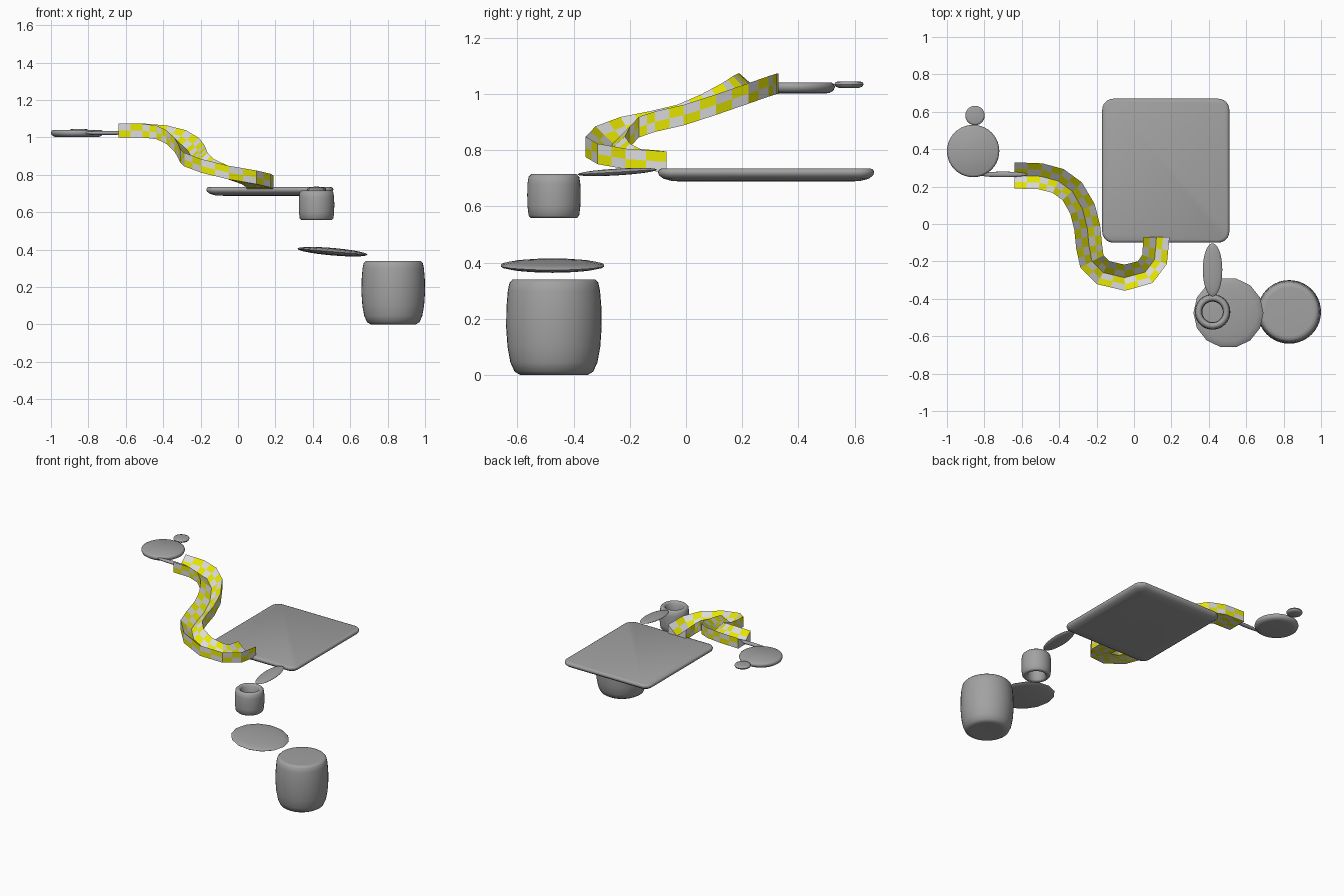
import bpy, bmesh, math
from mathutils import Vector, Matrix

if "Cube" in bpy.data.objects:
    bpy.data.objects.remove(bpy.data.objects["Cube"])


def material(name, c):
    m = bpy.data.materials.new(name)
    m.diffuse_color = (*c, 1)
    m.use_nodes = True
    m.node_tree.nodes["Principled BSDF"].inputs["Base Color"].default_value = m.diffuse_color
    return m


GREY = material("mid grey", (0.36, 0.36, 0.36))
YELLOW = material("yellow", (0.8, 0.8, 0.0))
LIGHT = material("light grey", (0.72, 0.72, 0.72))


def finish(name, bm, mats, smooth=True):
    bmesh.ops.recalc_face_normals(bm, faces=bm.faces)
    me = bpy.data.meshes.new(name)
    bm.to_mesh(me)
    bm.free()
    ob = bpy.data.objects.new(name, me)
    bpy.context.collection.objects.link(ob)
    for m in mats:
        me.materials.append(m)
    if smooth:
        bpy.context.view_layer.objects.active = ob
        ob.select_set(True)
        bpy.ops.object.shade_smooth_by_angle(angle=math.radians(50))
        ob.select_set(False)
    return ob


def loft(name, loops, matrix=None, closed=False):
    """Skin a stack of equal point loops; cap the ends or join them."""
    bm = bmesh.new()
    rings = [[bm.verts.new(p) for p in loop] for loop in loops]
    n = len(rings[0])
    for a, b in zip(rings, rings[1:] + (rings[:1] if closed else [])):
        for i in range(n):
            bm.faces.new((a[i], a[(i + 1) % n], b[(i + 1) % n], b[i]))
    if not closed:
        bm.faces.new(rings[0])
        bm.faces.new(rings[-1])
    if matrix:
        bm.transform(matrix)
    return finish(name, bm, [GREY])


def lathe(name, center, profile, n=40, scale=(1, 1), tilt=0, axis='Y', closed=False):
    loops = [[(r * scale[0] * math.cos(2 * math.pi * i / n),
               r * scale[1] * math.sin(2 * math.pi * i / n), z) for i in range(n)]
             for r, z in profile]
    return loft(name, loops, Matrix.Translation(center) @ Matrix.Rotation(tilt, 4, axis), closed)


def lens(radius, half):
    """Half-ellipse profile for a flat pebble shape."""
    return [(radius * math.cos(a), half * math.sin(a))
            for a in [math.radians(d) for d in range(-85, 86, 17)]]


# tray: rounded slab with a softly dished underside
def rounded_rect(inset, z, cx=0.17, cy=0.285, hx=0.34, hy=0.385, r=0.06):
    pts = []
    rr = max(r - inset, 0.02)
    for k, (sx, sy) in enumerate([(1, 1), (-1, 1), (-1, -1), (1, -1)]):
        for j in range(7):
            a = math.pi / 2 * (k + j / 6)
            pts.append((cx + sx * (hx - inset - rr) + rr * math.cos(a),
                        cy + sy * (hy - inset - rr) + rr * math.sin(a), z))
    return pts


loft("tray", [rounded_rect(i, z) for i, z in
              [(0.09, 0.688), (0.05, 0.69), (0.02, 0.698), (0.004, 0.71),
               (0, 0.722), (0.005, 0.731), (0.015, 0.735)]])

# upper left discs and the tongue resting in the chute
lathe("upper_disc", (-0.86, 0.39, 0),
      [(0.10, 1.001), (0.12, 1.003), (0.135, 1.012), (0.14, 1.025), (0.137, 1.035), (0.128, 1.04)])
lathe("small_disc", (-0.85, 0.58, 0),
      [(0.035, 1.021), (0.048, 1.026), (0.052, 1.034), (0.048, 1.042), (0.04, 1.044)])
lathe("upper_tongue", (-0.70, 0.265, 1.024), lens(1, 0.011), scale=(0.13, 0.015))

# lower right pieces
lathe("lower_tongue", (0.42, -0.245, 0.722), lens(1, 0.012), scale=(0.052, 0.142),
      tilt=0.06, axis='X')
lathe("sleeve", (0.42, -0.47, 0),
      [(0.058, 0.567), (0.066, 0.558), (0.082, 0.558), (0.09, 0.567), (0.094, 0.60),
       (0.095, 0.64), (0.094, 0.68), (0.09, 0.705), (0.08, 0.715), (0.068, 0.715),
       (0.058, 0.705), (0.055, 0.64)], closed=True)
lathe("tilted_disc", (0.505, -0.475, 0.389), lens(0.188, 0.02), n=14, tilt=0.085)
lathe("barrel", (0.83, -0.47, 0),
      [(0.10, 0.001), (0.12, 0.0), (0.14, 0.012), (0.155, 0.045), (0.165, 0.10),
       (0.17, 0.17), (0.169, 0.24), (0.164, 0.30), (0.158, 0.328), (0.148, 0.339), (0.13, 0.34)])

# chute: V-grooved bar swept along a descending S path
PATH = [(-.64, .26, 1.0), (-.5, .255, 1.0), (-.405, .23, .99), (-.33, .175, .965),
        (-.275, .08, .925), (-.25, -.02, .888), (-.24, -.12, .865), (-.225, -.2, .845),
        (-.165, -.26, .812), (-.05, -.287, .775), (.06, -.257, .75), (.11, -.19, .732),
        (.12, -.07, .722)]
PATH = [Vector(p) for p in PATH]
SECTION = [(-.07, 0), (-.07, .036), (-.07, .073), (-.035, .042), (0, .012), (.035, .042),
           (.07, .073), (.07, .036), (.07, 0), (.035, 0), (0, 0), (-.035, 0)]
bm = bmesh.new()
corners = []
for i, p in enumerate(PATH):
    t = Vector((0, 0, 0))
    if i:
        t += (p - PATH[i - 1]).normalized()
    if i < len(PATH) - 1:
        t += (PATH[i + 1] - p).normalized()
    if i in (0, len(PATH) - 1):
        t = Vector((1, 0, 0)) if i == 0 else Vector((0, 1, 0))
    side = Vector((-t.y, t.x, 0)).normalized()
    corners.append([p + side * u + Vector((0, 0, v)) for u, v in SECTION])
stations = [corners[0]]
for a, b in zip(corners, corners[1:]):
    stations += [[(q + r) / 2 for q, r in zip(a, b)], b]
rings = [[bm.verts.new(q) for q in s] for s in stations]
n = len(SECTION)
for i, (a, b) in enumerate(zip(rings, rings[1:])):
    for j in range(n):
        k = (j + 1) % n
        f = bm.faces.new((a[j], a[k], b[k], b[j]))
        f.material_index = (i + j) % 2      # checker rule
for r in (rings[0], rings[-1]):
    bm.faces.new(r).material_index = 1
finish("checkered_chute", bm, [YELLOW, LIGHT], smooth=False)
